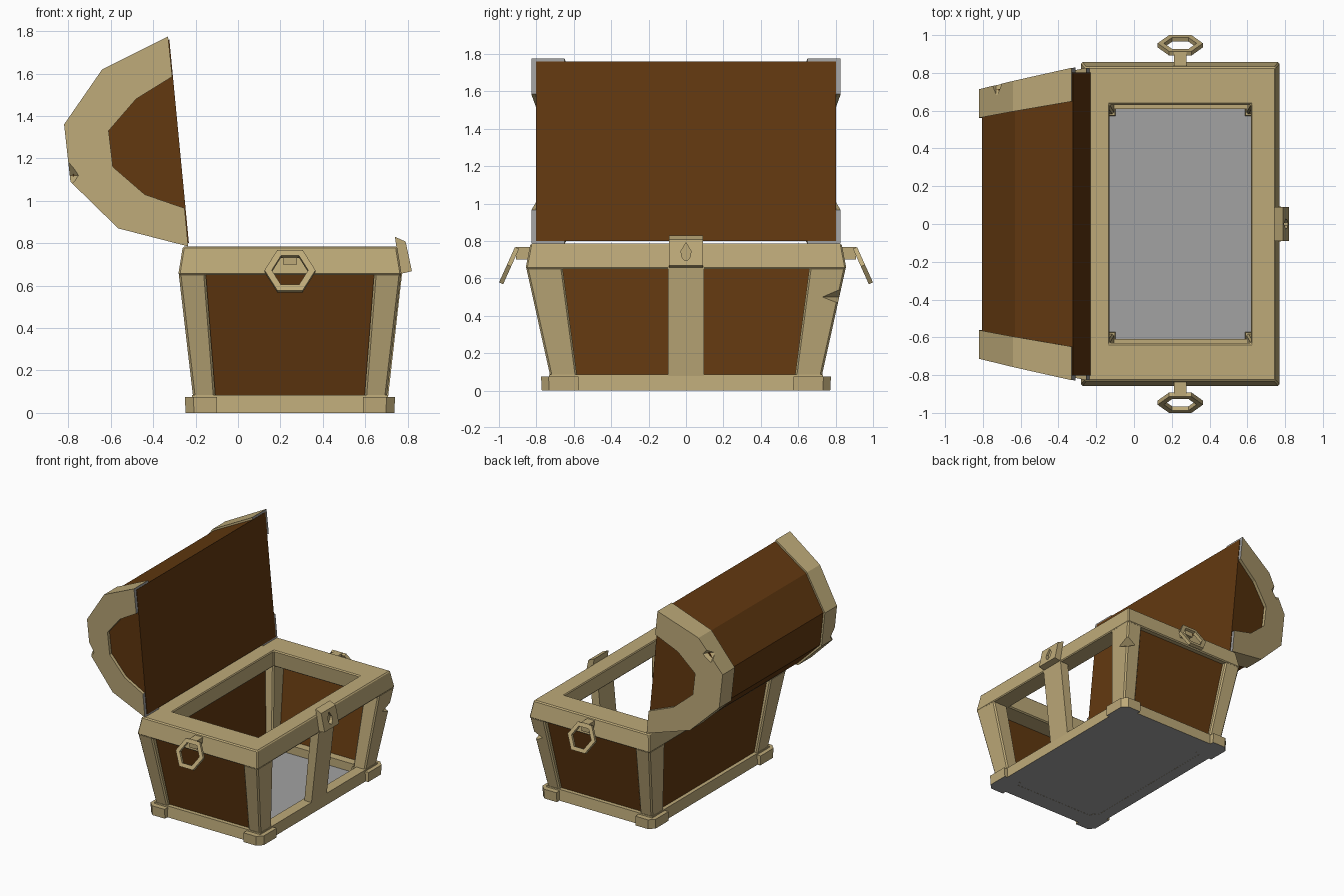
import bpy, bmesh, math
from mathutils import Vector

if "Cube" in bpy.data.objects:
    bpy.data.objects.remove(bpy.data.objects["Cube"])


def material(name, rgb):
    m = bpy.data.materials.new(name)
    m.diffuse_color = (*rgb, 1)
    m.use_nodes = True
    m.node_tree.nodes["Principled BSDF"].inputs["Base Color"].default_value = m.diffuse_color
    return m


TAN = material("tan_trim", (0.51, 0.40, 0.19))
BROWN = material("brown_wood", (0.122, 0.040, 0.005))
GRAY = material("gray_underside", (0.36, 0.36, 0.36))
CX = 0.245  # centre of the box along x


def finish(bm, name, mats, rule=None, bevel=0):
    bmesh.ops.recalc_face_normals(bm, faces=bm.faces)
    bm.normal_update()
    if rule:
        for f in bm.faces:
            f.material_index = 1 if rule(f) else 0
    me = bpy.data.meshes.new(name)
    bm.to_mesh(me)
    bm.free()
    for m in mats:
        me.materials.append(m)
    ob = bpy.data.objects.new(name, me)
    bpy.context.collection.objects.link(ob)
    if bevel:
        b = ob.modifiers.new("bevel", 'BEVEL')
        b.width, b.segments, b.limit_method = bevel, 1, 'ANGLE'
    return ob


def loft(name, loops, mats, closed=False, rule=None, bevel=0):
    """Skin equal-length point loops; cap the ends unless closed."""
    bm = bmesh.new()
    rows = [[bm.verts.new(p) for p in loop] for loop in loops]
    n = len(rows[0])
    pairs = list(zip(rows, rows[1:])) + ([(rows[-1], rows[0])] if closed else [])
    for a, b in pairs:
        for i in range(n):
            j = (i + 1) % n
            bm.faces.new((a[i], a[j], b[j], b[i]))
    if not closed:
        bm.faces.new(rows[0])
        bm.faces.new(rows[-1])
    return finish(bm, name, mats, rule, bevel)


def rect(x0, x1, y0, y1, z):
    return [(CX + x, y, z) for x, y in ((x0, y0), (x1, y0), (x1, y1), (x0, y1))]


def cut(ob, cutter):
    cutter.hide_render = True
    cutter.display_type = 'WIRE'
    m = ob.modifiers.new("cut", 'BOOLEAN')
    m.operation, m.solver, m.object = 'DIFFERENCE', 'EXACT', cutter


def chip(ob, loc, size):
    """Knock an octahedral chip out of an edge."""
    bm = bmesh.new()
    bmesh.ops.create_uvsphere(bm, u_segments=4, v_segments=2, radius=1)
    for v in bm.verts:
        v.co = Vector(loc) + Vector(v.co[i] * size[i] for i in range(3))
    cut(ob, finish(bm, ob.name + "_chip_cutter", [TAN]))


def downward(f):
    return f.normal.z < -0.9


# Floor and bottom trim
loft("floor", [rect(-.45, .45, -.71, .71, z) for z in (0.001, 0.02)], [GRAY])
loft("bottom_trim", [rect(-x, x, -y, y, z) for x, y, z in
     ((.47, .74, 0), (.462, .732, .085), (.38, .61, .085), (.38, .61, 0))],
     [TAN, GRAY], closed=True, rule=downward)

# Top rim
loft("top_rim", [rect(-x, x, -y, y, z) for x, y, z in
     ((.527, .858, .65), (.505, .832, .785), (.375, .63, .785), (.385, .645, .65))],
     [TAN], closed=True, bevel=.008)

# Corner posts and feet
FOOT = ((.345, .575), (.345, .775), (.455, .775), (.495, .735), (.495, .575))
for sx, xn in ((1, "front"), (-1, "back")):
    for sy, yn in ((1, "right"), (-1, "left")):
        post = loft(f"{xn}_{yn}_post",
                    [rect(sx * .35, sx * .455, sy * .58, sy * .722, .06),
                     rect(sx * .397, sx * .525, sy * .66, sy * .855, .66)],
                    [TAN], bevel=.01)
        if sx == 1 and sy == 1:
            chip(post, (.755, .835, .5), (.09, .11, .045))
        loft(f"{xn}_{yn}_foot",
             [[(CX + sx * x * k, sy * y * k, z) for x, y in FOOT]
              for z, k in ((0, .995), (.075, 1))],
             [TAN, GRAY], rule=downward)

# Recessed wood panels on the back and both ends; the front stays open
for s, n in ((1, "right"), (-1, "left")):
    loft(f"{n}_end_panel",
         [rect(-.38, .38, s * .67, s * .695, .06),
          rect(-.44, .44, s * .795, s * .82, .67)], [BROWN])
loft("back_panel", [rect(-.43, -.405, -.62, .62, .06),
                    rect(-.495, -.47, -.72, .72, .67)], [BROWN])

# Front strap and lock plate with a keyhole
loft("front_strap", [rect(.40, .462, -.095, .095, .07),
                     rect(.46, .53, -.095, .095, .67)], [TAN])
LOCK = ((.74, .83), (.79, .808), (.82, .668), (.765, .655))
lock = loft("lock_plate", [[(x, y, z) for x, z in LOCK] for y in (-.09, .09)], [TAN])
KEY = [(0, .79), (-.027, .745), (-.022, .715), (-.008, .695),
       (.008, .695), (.022, .715), (.027, .745)]
cut(lock, loft("keyhole_cutter", [[(x, y, z) for y, z in KEY] for x in (.785, .86)], [TAN]))

# Hexagonal handles hanging from blocks on both ends
DOWN, OUT = Vector((0, .41, -.912)), Vector((0, .912, .41))
for s, n in ((1, "right"), (-1, "left")):
    loft(f"{n}_handle_mount", [rect(-.033, .033, s * .81, s * .91, z)
                               for z in (.70, .768)], [TAN])
    loops = []
    for r, t in ((.12, -.012), (.12, .012), (.086, .012), (.086, -.012)):
        loop = []
        for i in range(6):
            a = i * math.pi / 3
            p = (Vector((CX, .946, .668)) + Vector((r * math.cos(a), 0, 0))
                 + DOWN * r * math.sin(a) + OUT * t)
            loop.append((p.x, s * p.y, p.z))
        loops.append(loop)
    loft(f"{n}_handle_ring", loops, [TAN], closed=True)

# Open lid: profiles in x, z
OUTER = ((-.235, .785), (-.565, .87), (-.79, 1.09), (-.82, 1.36), (-.64, 1.62), (-.33, 1.775))
INNER = ((-.252, .965), (-.44, 1.03), (-.59, 1.16), (-.61, 1.33), (-.48, 1.48), (-.31, 1.585))
MID = (-.2825, 1.28)


def depth(x, z):
    """Distance from the lid's flat opening."""
    return -.9953 * (x + .235) - .0955 * (z - .785)


def shrink(p, k):
    return tuple(m + (c - m) * k for c, m in zip(p, MID))


def end_y(x, z):
    return .827 - .215 * depth(x, z)


# Lid barrel, tapering away from the opening
profile = [shrink(p, .97) for p in OUTER]
for i in (0, 5):
    profile[i] = (profile[i][0] + .005, profile[i][1])
loft("lid_barrel", [[(x, s * (end_y(x, z) - .025), z) for x, z in profile]
                    for s in (-1, 1)], [BROWN])

# Lid end bands
for s, n in ((1, "right"), (-1, "left")):
    sections = []
    for a, b in zip(OUTER, INNER):
        c = shrink(a, .92)
        w = .178 - .05 * depth(*a)
        sections.append([(p[0], s * (end_y(*p) - d), p[1]) for p, d in
                         ((a, 0), (a, w), (c, w), (b, .035), (b, 0))])
    band = loft(f"lid_{n}_band", sections, [TAN, GRAY],
                rule=lambda f: f.normal.x > .9
                and depth(f.calc_center_median().x, f.calc_center_median().z) < .02)
    if s == 1:
        chip(band, (-.73, .745, 1.5), (.06, .07, .07))
    else:
        chip(band, (-.80, -.72, 1.12), (.05, .06, .07))
